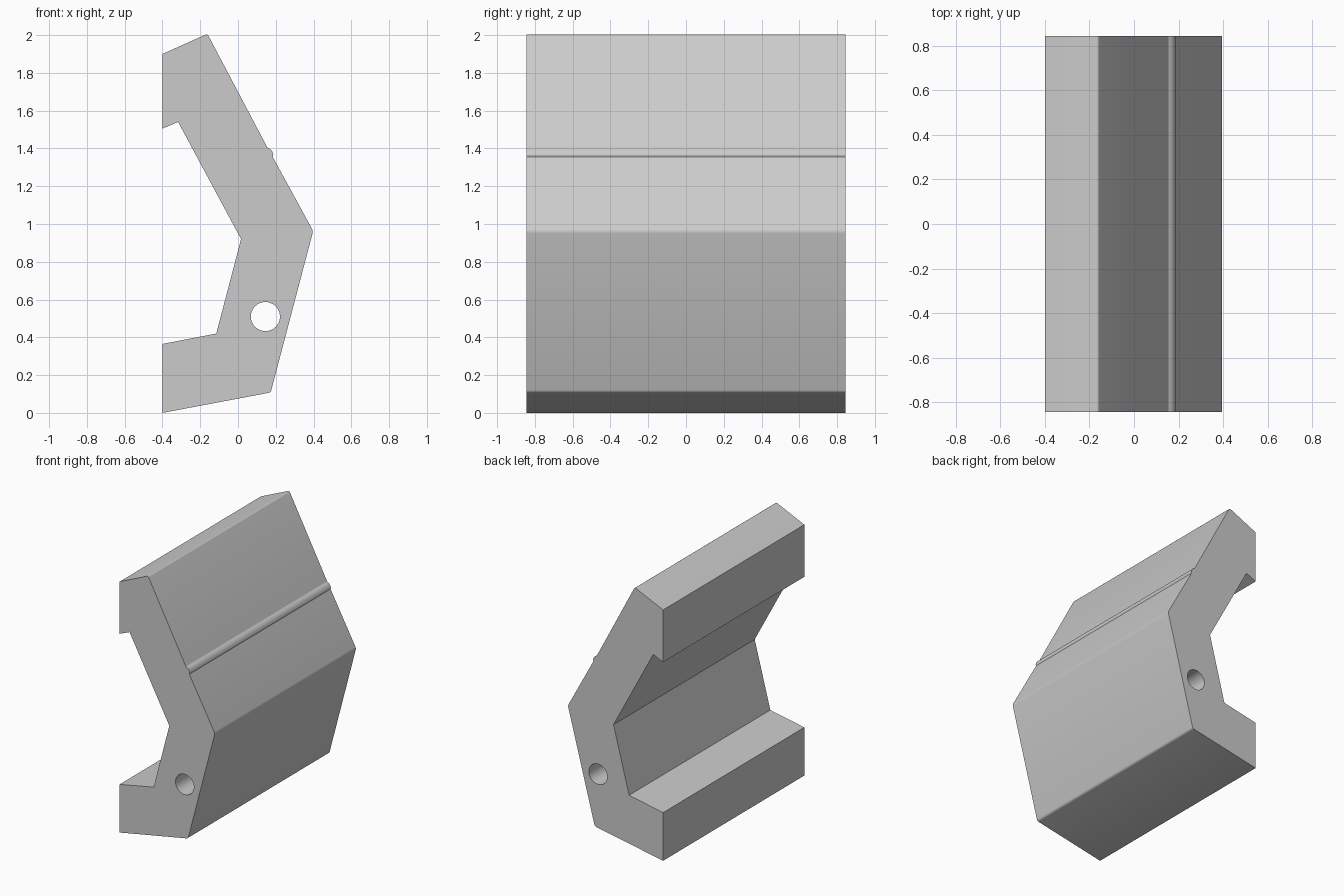
import bpy, bmesh, math

cube = bpy.data.objects.get("Cube")
if cube:
    bpy.data.objects.remove(cube, do_unlink=True)

HALF_LENGTH = 0.845

grey = bpy.data.materials.new("plain grey")
grey.use_nodes = True
colour = (0.6, 0.6, 0.6, 1)
grey.diffuse_color = colour
grey.node_tree.nodes["Principled BSDF"].inputs["Base Color"].default_value = colour

# Angled bracket cross-section (x, z), with a small ridge on the upper slope
rounded = [(0.173, 0.108), (0.398, 0.963), (-0.162, 2.007)]
lower = [(-0.4, 0), rounded[0], rounded[1]]
ridge = [(0.184, 1.355), (0.187, 1.366), (0.183, 1.38),
         (0.175, 1.392), (0.165, 1.4), (0.155, 1.406)]
upper = [rounded[2], (-0.4, 1.9), (-0.4, 1.505), (-0.317, 1.54)]
inner = [(0.016, 0.92), (-0.115, 0.42), (-0.4, 0.365)]

# Extrude the cross-section along y
bm = bmesh.new()
face = bm.faces.new([bm.verts.new((x, -HALF_LENGTH, z))
                     for x, z in lower + ridge + upper + inner])
extruded = bmesh.ops.extrude_face_region(bm, geom=[face])["geom"]
bmesh.ops.translate(bm, vec=(0, 2 * HALF_LENGTH, 0),
                    verts=[g for g in extruded if isinstance(g, bmesh.types.BMVert)])

# Soften the three outer corners
def at_rounded_corner(edge):
    a, b = (v.co for v in edge.verts)
    return abs(a.y - b.y) > HALF_LENGTH and any(
        math.hypot(a.x - x, a.z - z) < 0.001 for x, z in rounded)

bmesh.ops.bevel(bm, geom=[e for e in bm.edges if at_rounded_corner(e)],
                offset=0.012, segments=4, profile=0.5, affect='EDGES')
bmesh.ops.recalc_face_normals(bm, faces=bm.faces)
mesh = bpy.data.meshes.new("bracket")
bm.to_mesh(mesh)
bm.free()
mesh.materials.append(grey)
bracket = bpy.data.objects.new("bracket", mesh)
bpy.context.collection.objects.link(bracket)

# Round pin hole through the lower arm
bpy.ops.mesh.primitive_cylinder_add(vertices=48, radius=0.077, depth=3 * HALF_LENGTH,
                                    location=(0.145, 0, 0.51),
                                    rotation=(math.pi / 2, 0, 0))
cutter = bpy.context.object
cutter.name = "pin_hole_cutter"
cutter.hide_render = True
cutter.data.materials.append(grey)
cut = bracket.modifiers.new("pin hole", 'BOOLEAN')
cut.operation = 'DIFFERENCE'
cut.solver = 'EXACT'
cut.object = cutter

bpy.ops.object.select_all(action='DESELECT')
bracket.select_set(True)
bpy.context.view_layer.objects.active = bracket
bpy.ops.object.modifier_apply(modifier=cut.name)
bpy.data.objects.remove(cutter, do_unlink=True)
bpy.ops.object.shade_smooth_by_angle(angle=math.radians(30))
